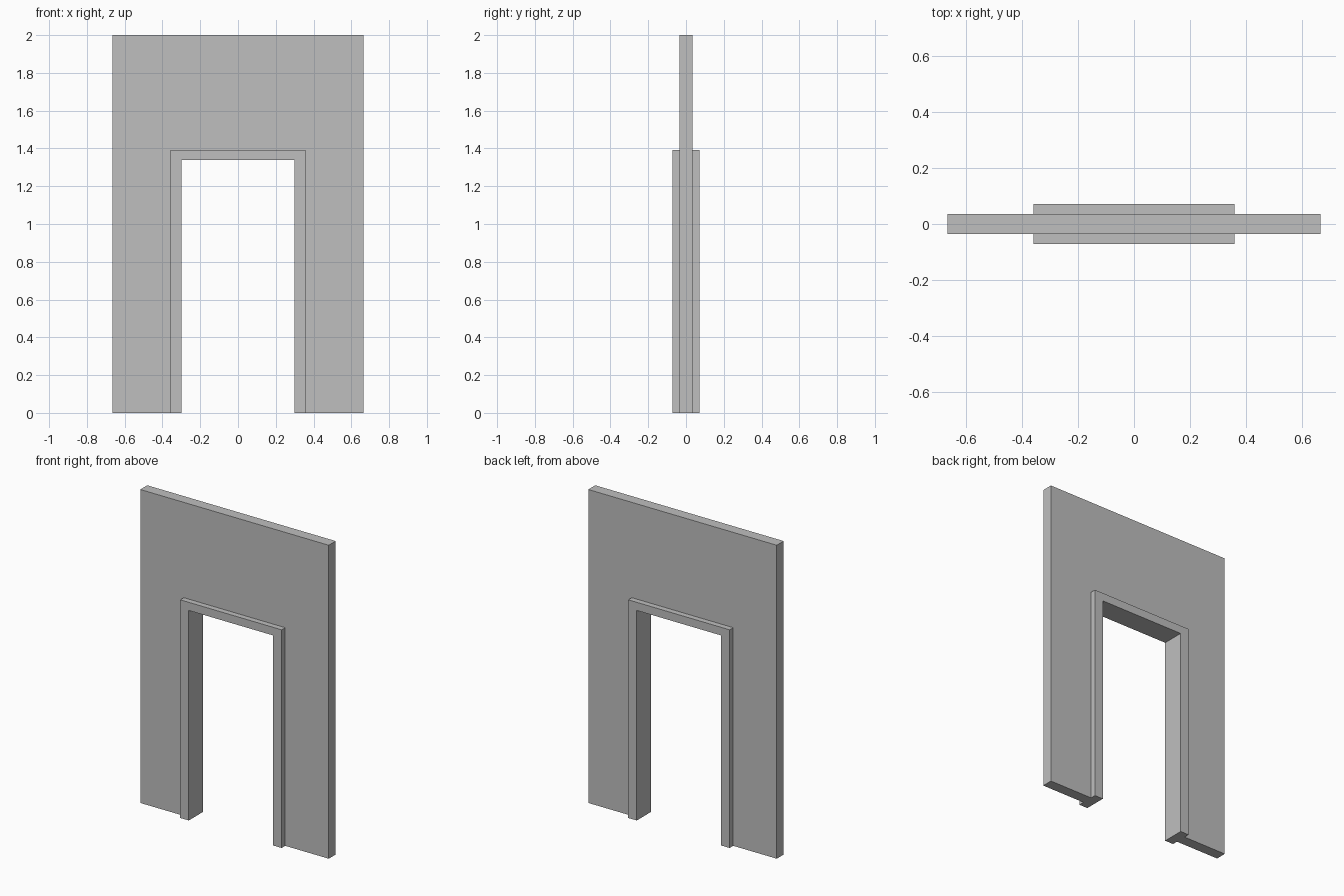
import bpy
import bmesh

cube = bpy.data.objects.get("Cube")
if cube:
    bpy.data.objects.remove(cube, do_unlink=True)

# One plain grey for everything
grey = bpy.data.materials.new("plain grey")
grey.use_nodes = True
colour = (0.52, 0.52, 0.52, 1)
grey.diffuse_color = colour
grey.node_tree.nodes["Principled BSDF"].inputs["Base Color"].default_value = colour


def portal(name, outer, inner, depth):
    """Extruded doorway outline; outer and inner are (half width, height)."""
    (ow, oh), (iw, ih) = outer, inner
    outline = [(-ow, 0), (-iw, 0), (-iw, ih), (iw, ih),
               (iw, 0), (ow, 0), (ow, oh), (-ow, oh)]
    bm = bmesh.new()
    face = bm.faces.new([bm.verts.new((x, -depth / 2, z)) for x, z in outline])
    result = bmesh.ops.extrude_face_region(bm, geom=[face])
    moved = [v for v in result["geom"] if isinstance(v, bmesh.types.BMVert)]
    bmesh.ops.translate(bm, verts=moved, vec=(0, depth, 0))
    bmesh.ops.recalc_face_normals(bm, faces=bm.faces)
    mesh = bpy.data.meshes.new(name)
    bm.to_mesh(mesh)
    bm.free()
    mesh.materials.append(grey)
    obj = bpy.data.objects.new(name, mesh)
    bpy.context.collection.objects.link(obj)
    return obj


frame_outer = (0.358, 1.392)
frame_inner = (0.298, 1.34)

# Thin wall panel with a doorway cut through it
portal("wall", (0.665, 2.0), frame_outer, 0.07)
# Thicker door frame lining the opening and standing proud on both sides
portal("door_frame", frame_outer, frame_inner, 0.142)
